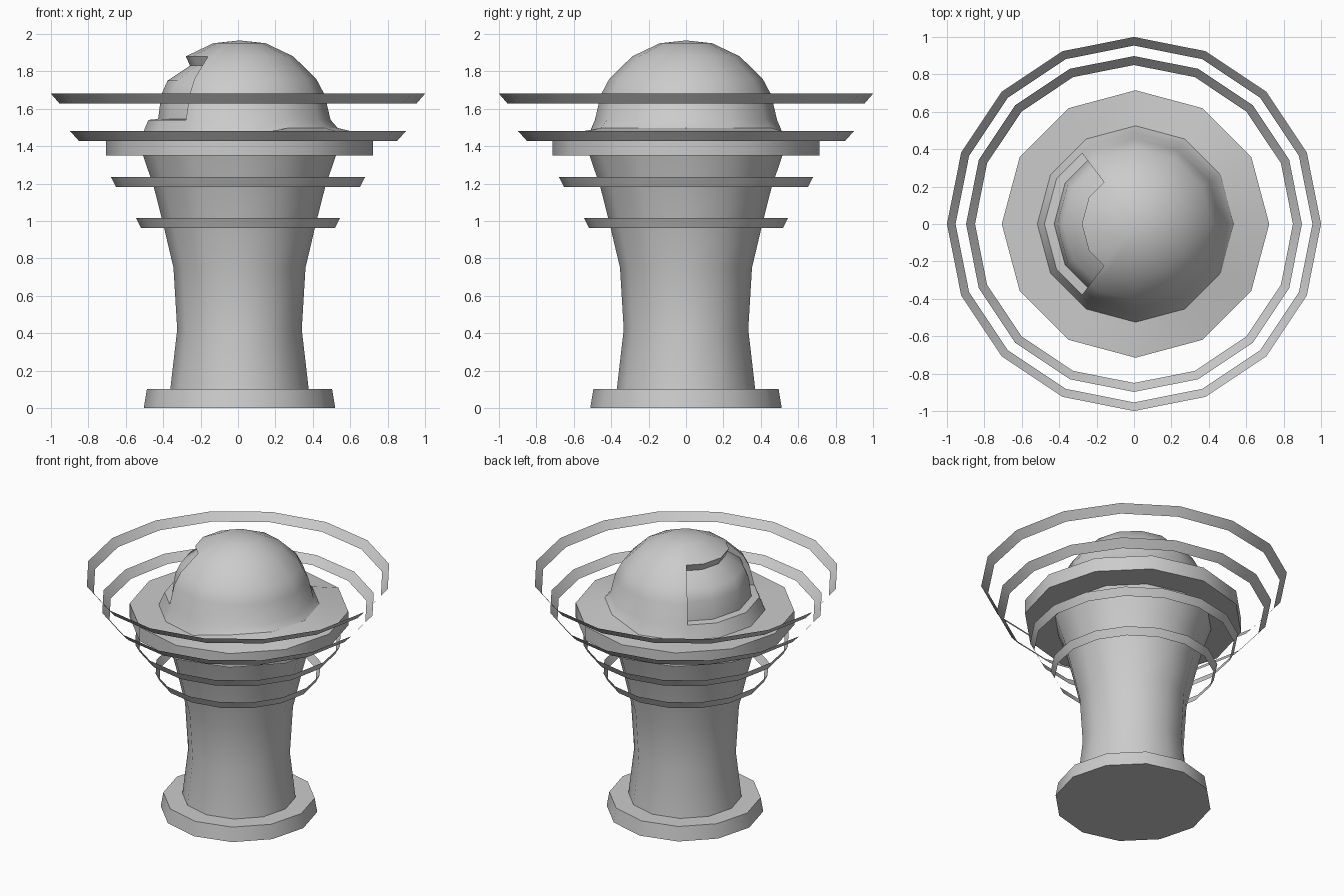
import bpy, bmesh
from math import sin, cos, radians

cube = bpy.data.objects.get("Cube")
if cube:
    bpy.data.objects.remove(cube)

stone = bpy.data.materials.new("plain_grey")
stone.use_nodes = True
GREY = (0.6, 0.6, 0.6, 1)
stone.diffuse_color = GREY
stone.node_tree.nodes["Principled BSDF"].inputs["Base Color"].default_value = GREY

AXIS_X = 0.008      # the body stands slightly off the ring centre
SIDES = 12
LIP = (0.525, 1.45)  # where dome and collar meet


def point(r, z, angle, sides):
    """Point on a regular polygon's outline; the lip is raised on the +x side."""
    step = 360 / sides
    r *= cos(radians(step / 2)) / cos(radians(angle % step - step / 2))
    if (z == LIP[1]) and abs(r - LIP[0]) < 0.03 and cos(radians(angle)) > 0.49:
        z = 1.497
    return (r * cos(radians(angle)), r * sin(radians(angle)), z)


def sweep(bm, profile, angles, sides):
    """Skin a profile between consecutive angles."""
    for a, b in zip(angles, angles[1:]):
        for p, q in zip(profile, profile[1:]):
            corners = [point(*p, a, sides), point(*p, b, sides),
                       point(*q, b, sides), point(*q, a, sides)]
            if p[0] == 0:
                corners.pop(1)
            if q[0] == 0:
                corners.pop()
            bm.faces.new([bm.verts.new(c) for c in corners])


def finish(name, bm, x=AXIS_X, recalc=True):
    bmesh.ops.remove_doubles(bm, verts=bm.verts, dist=0.0005)
    if recalc:
        bmesh.ops.recalc_face_normals(bm, faces=bm.faces)
    mesh = bpy.data.meshes.new(name)
    bm.to_mesh(mesh)
    bm.free()
    mesh.materials.append(stone)
    obj = bpy.data.objects.new(name, mesh)
    obj.location.x = x
    bpy.context.collection.objects.link(obj)
    bpy.ops.object.select_all(action="DESELECT")
    obj.select_set(True)
    bpy.context.view_layer.objects.active = obj
    bpy.ops.object.shade_smooth_by_angle(angle=radians(35))
    return obj


def lathe(name, profile, sides=SIDES, **kw):
    bm = bmesh.new()
    sweep(bm, profile, [i * 360 / sides for i in range(sides + 1)], sides)
    return finish(name, bm, **kw)


# Foot, waisted column and collar
lathe("base", [(0, 0), (0.512, 0), (0.495, 0.1), (0, 0.1)])
lathe("column", [(0.37, 0.1), (0.333, 0.42), (0.353, 0.75), (0.412, 1.0),
                 (0.458, 1.18), (0.519, 1.36)])
lathe("collar", [(0, 1.35), (0.715, 1.35), (0.715, 1.45), LIP])

# Dome with a recessed panel on the -x side
dome = [LIP, (0.487, 1.54), (0.455, 1.675), (0.41, 1.76),
        (0.287, 1.88), (0.14, 1.95), (0, 1.965)]
recess = [(0.435, 1.545), (0.418, 1.675), (0.385, 1.75), (0.265, 1.83)]
CUT = 127
bm = bmesh.new()
solid = [-CUT] + list(range(-120, 121, 30)) + [CUT]
sweep(bm, dome, solid, SIDES)
sweep(bm, dome[:2] + recess + dome[4:], [CUT, 150, 180, 210, 360 - CUT], SIDES)
for angle in (CUT, 360 - CUT):
    outline = dome[1:5] + recess[::-1]
    bm.faces.new([bm.verts.new(point(r, z, angle, SIDES)) for r, z in outline])
finish("dome", bm)

# Thin floating rings: top radius, bottom radius, top height
rings = [(1.0, 0.954, 1.68), (0.898, 0.85, 1.48),
         (0.68, 0.652, 1.235), (0.545, 0.519, 1.015)]
for i, (top, bottom, z) in enumerate(rings):
    lathe(f"ring_{i + 1}", [(bottom, z - 0.053), (top, z)], sides=16,
          x=0, recalc=False)
